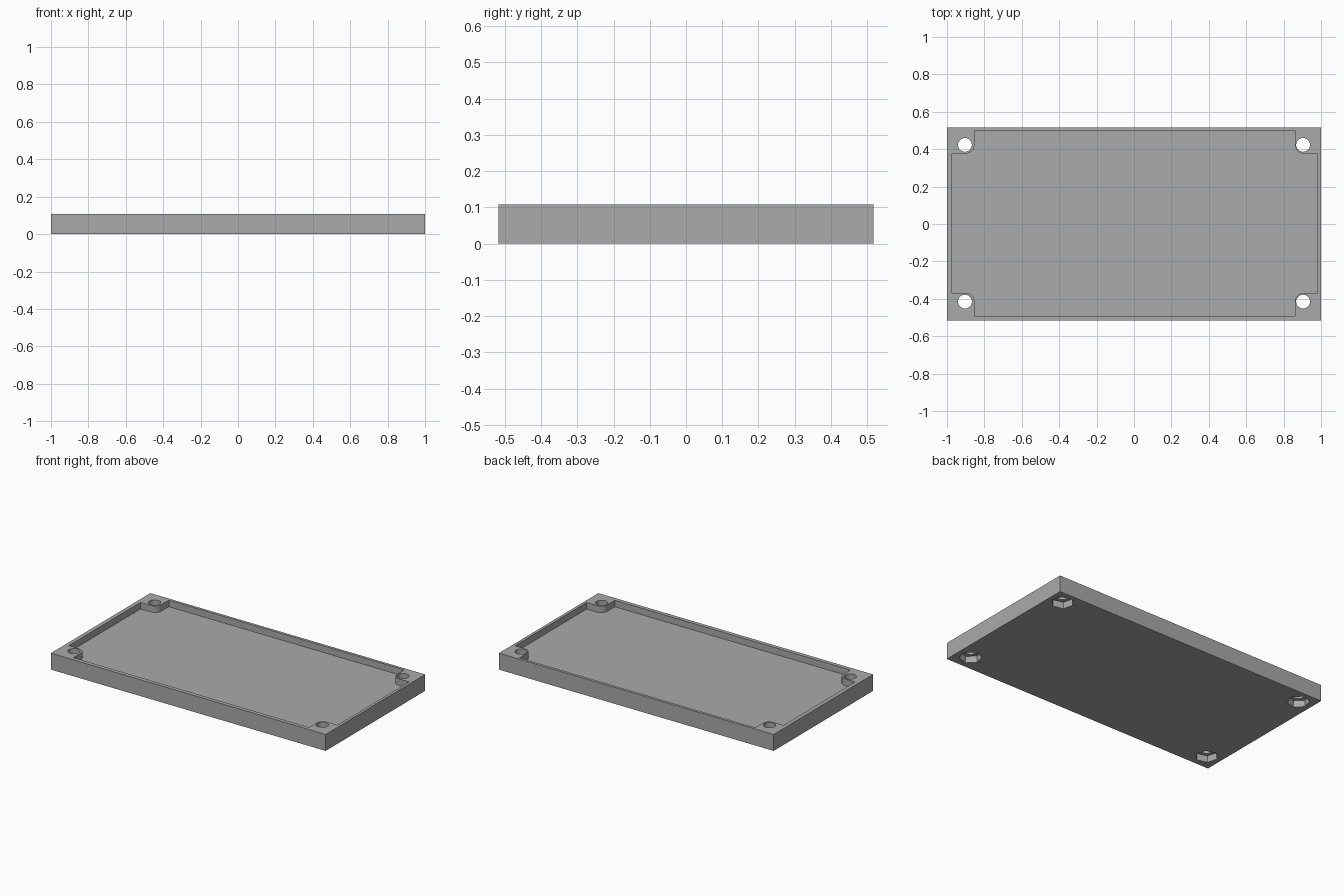
import bpy
import bmesh
from math import cos, sin, pi

cube = bpy.data.objects.get("Cube")
if cube:
    bpy.data.objects.remove(cube, do_unlink=True)

HALF_X, HALF_Y, HEIGHT = 1.0, 0.517, 0.108
FLOOR = 0.065                       # top of the recess floor
NUT_DEPTH = 0.043
HOLE_X, HOLE_Y = 0.904, 0.419       # screw hole spacing
HOLE_R, BOSS_R, NUT_R = 0.037, 0.047, 0.068
SHIFT = 0.004                       # small offset of recess and holes

grey = bpy.data.materials.new("plain grey")
grey.use_nodes = True
grey.diffuse_color = (0.4, 0.4, 0.4, 1)
grey.node_tree.nodes["Principled BSDF"].inputs["Base Color"].default_value = (0.4, 0.4, 0.4, 1)


def prism(name, outline, z0, z1):
    """Extrude a closed counter-clockwise outline from z0 to z1."""
    bm = bmesh.new()
    base = bm.faces.new([bm.verts.new((x, y, z0)) for x, y in outline])
    top = bmesh.ops.extrude_face_region(bm, geom=[base])["geom"]
    moved = [v for v in top if isinstance(v, bmesh.types.BMVert)]
    bmesh.ops.translate(bm, verts=moved, vec=(0, 0, z1 - z0))
    bmesh.ops.recalc_face_normals(bm, faces=bm.faces)
    mesh = bpy.data.meshes.new(name)
    bm.to_mesh(mesh)
    bm.free()
    mesh.materials.append(grey)
    obj = bpy.data.objects.new(name, mesh)
    bpy.context.collection.objects.link(obj)
    return obj


def ring(cx, cy, r, sides, start=0.0):
    return [(cx + r * cos(start + 2 * pi * i / sides),
             cy + r * sin(start + 2 * pi * i / sides)) for i in range(sides)]


def cut(target, cutter):
    cutter.hide_render = True
    mod = target.modifiers.new("cut", "BOOLEAN")
    mod.operation = "DIFFERENCE"
    mod.solver = "EXACT"
    mod.object = cutter
    bpy.context.view_layer.objects.active = target
    bpy.ops.object.modifier_apply(modifier=mod.name)
    bpy.data.objects.remove(cutter, do_unlink=True)


# Solid plate
plate = prism("base_plate", [(-HALF_X, -HALF_Y), (HALF_X, -HALF_Y),
                             (HALF_X, HALF_Y), (-HALF_X, HALF_Y)], 0, HEIGHT)

# Recess outline, notched around a rounded boss at each corner
corners = [(1, 1), (-1, 1), (-1, -1), (1, -1)]
wall_x, wall_y = 0.977, 0.495
outline = []
for sx, sy in corners:
    quarter = [(wall_x, HOLE_Y - BOSS_R)]
    for i in range(9):
        a = -pi / 2 - i * pi / 16
        quarter.append((HOLE_X + BOSS_R * cos(a), HOLE_Y + BOSS_R * sin(a)))
    quarter.append((HOLE_X - BOSS_R, wall_y))
    if sx * sy < 0:
        quarter.reverse()
    outline += [(sx * x + SHIFT, sy * y + SHIFT) for x, y in quarter]
cut(plate, prism("recess_cutter", outline, FLOOR, HEIGHT + 0.1))

# Screw holes and hexagonal nut pockets, a point of each along the diagonal
for sx, sy in corners:
    cx, cy = sx * HOLE_X, sy * HOLE_Y + SHIFT
    cut(plate, prism("hole_cutter", ring(cx, cy, HOLE_R, 32), -0.1, HEIGHT + 0.1))
    cut(plate, prism("nut_cutter", ring(cx, cy, NUT_R, 6, sx * sy * pi / 4), -0.1, NUT_DEPTH))

# Smooth the round walls, keep the edges crisp
bpy.ops.object.select_all(action="DESELECT")
plate.select_set(True)
bpy.context.view_layer.objects.active = plate
bpy.ops.object.shade_smooth_by_angle(angle=pi / 6)
